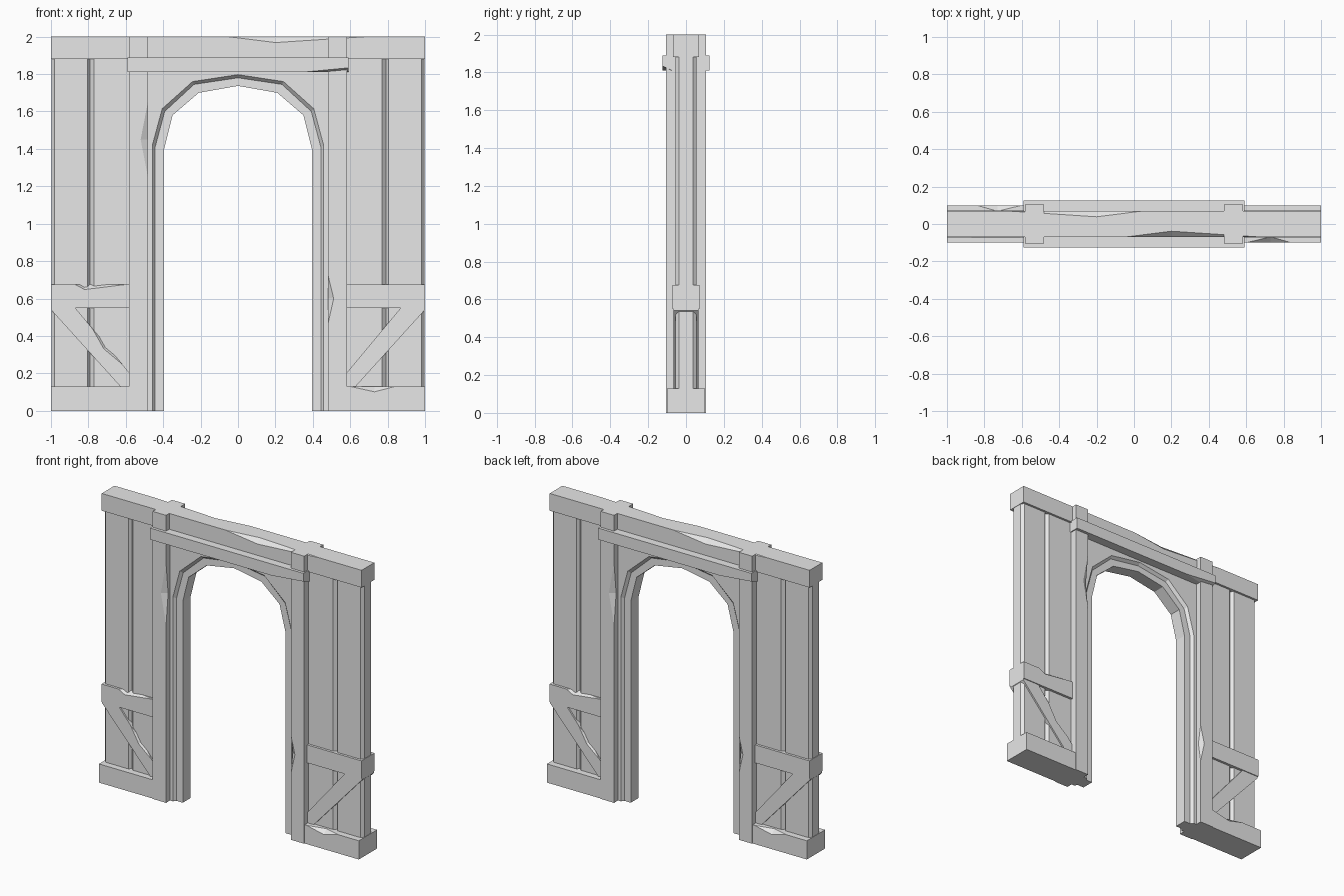
import bpy
import bmesh
from mathutils import Vector
from mathutils.geometry import intersect_point_line

cube = bpy.data.objects.get("Cube")
if cube:
    bpy.data.objects.remove(cube, do_unlink=True)

grey = bpy.data.materials.new("plain grey")
grey.use_nodes = True
grey.diffuse_color = (0.8, 0.8, 0.8, 1)
for node in grey.node_tree.nodes:
    if node.type == 'BSDF_PRINCIPLED':
        node.inputs["Base Color"].default_value = (0.8, 0.8, 0.8, 1)


def finish(name, bm):
    bmesh.ops.recalc_face_normals(bm, faces=bm.faces)
    mesh = bpy.data.meshes.new(name)
    bm.to_mesh(mesh)
    bm.free()
    mesh.materials.append(grey)
    ob = bpy.data.objects.new(name, mesh)
    bpy.context.collection.objects.link(ob)
    return ob


def loft(name, rings):
    """Join closed rings of equal length and cap both ends."""
    bm = bmesh.new()
    loops = [[bm.verts.new(p) for p in ring] for ring in rings]
    n = len(loops[0])
    for a, b in zip(loops, loops[1:]):
        for i in range(n):
            j = (i + 1) % n
            bm.faces.new((a[i], a[j], b[j], b[i]))
    bm.faces.new(loops[0])
    bm.faces.new(loops[-1])
    return finish(name, bm)


def slab(name, outline, depth):
    """Extrude an x-z outline equally to the front and back."""
    return loft(name, [[(x, y, z) for x, z in outline] for y in (-depth, depth)])


def box(name, x0, x1, depth, z0, z1):
    return slab(name, [(x0, z0), (x1, z0), (x1, z1), (x0, z1)], depth)


def carve(target, points):
    """Cut the convex hull of some points out of a part."""
    bm = bmesh.new()
    for p in points:
        bm.verts.new(p)
    bmesh.ops.convex_hull(bm, input=bm.verts)
    cutter = finish("chip_cutter", bm)
    cutter.hide_render = True
    mod = target.modifiers.new("chip", 'BOOLEAN')
    mod.operation = 'DIFFERENCE'
    mod.solver = 'EXACT'
    mod.object = cutter
    bpy.context.view_layer.objects.active = target
    bpy.ops.object.modifier_apply(modifier=mod.name)
    bpy.data.objects.remove(cutter, do_unlink=True)


def carve_both(front, back, points):
    """Chip a front part, and its half-turn partner at the back."""
    carve(front, points)
    carve(back, [(-p[0], -p[1], p[2]) for p in points])


def notch(front, back, a, b, p, q):
    """Dent the edge a-b inward to p on one face and q on the other."""
    a, b, p, q = map(Vector, (a, b, p, q))
    m = intersect_point_line(q, a, b)[0]
    u, v = p - m, q - m
    carve_both(front, back, [a, b, p - v * 0.1, q - u * 0.1, m - u - v])


# Main beams
top_beam = box("top_beam", -1, 1, 0.07, 1.88, 2)
lintel = box("lintel", -0.59, 0.59, 0.125, 1.81, 1.89)

# Side bays, one on each side of the opening
parts = {}
for side, s in (("left", 1), ("right", -1)):
    parts["post", s] = box(side + "_post", s * 0.48, s * 0.583, 0.105, 0, 2)
    parts["sill", s] = box(side + "_sill", s * 0.56, s, 0.1, 0, 0.13)
    parts["rail", s] = box(side + "_rail", s * 0.56, s, 0.072, 0.55, 0.675)
    brace = [(1, 0.56), (0.87, 0.56), (0.87, 0.55), (0.57, 0.19),
             (0.57, 0.12), (0.62, 0.12), (1, 0.54)]
    parts["brace", s] = slab(side + "_brace", [(s * x, z) for x, z in brace], 0.066)
    # Wall planks with bevelled long edges
    for label, x0, x1, c in (("inner", 0.56, 0.79, 0.02), ("outer", 0.79, 0.997, 0.015)):
        section = [(x0, -0.036), (x0 + c, -0.055), (x1 - c, -0.055), (x1, -0.036),
                   (x1, 0.036), (x1 - c, 0.055), (x0 + c, 0.055), (x0, 0.036)]
        loft(f"{side}_{label}_plank",
             [[(s * x, y, z) for x, y in section] for z in (0.05, 1.9)])

# Arch surround: wall edge, bevelled step and thinner inner lining
opening = [(0.395, 0), (0.395, 1.4), (0.35, 1.58), (0.21, 1.7), (0, 1.737)]
lining = [(0.443, 0), (0.443, 1.41), (0.392, 1.6), (0.235, 1.745), (0, 1.78)]
step = [(0.458, 0), (0.458, 1.42), (0.405, 1.615), (0.243, 1.76), (0, 1.797)]
border = [(0.5, 0), (0.5, 1.42), (0.5, 1.85), (0.243, 1.85), (0, 1.85)]
section = [(border, -0.062), (step, -0.062), (lining, -0.043), (opening, -0.043),
           (opening, 0.043), (lining, 0.043), (step, 0.062), (border, 0.062)]
stations = [(i, 1) for i in range(5)] + [(i, -1) for i in (3, 2, 1, 0)]
loft("arch_surround",
     [[(s * path[i][0], y, path[i][1]) for path, y in section] for i, s in stations])

# Chips and dents in the timber
post_l, post_r = parts["post", 1], parts["post", -1]
notch(post_r, post_l, (-0.48, -0.105, 1.24), (-0.48, -0.105, 1.66),
      (-0.525, -0.105, 1.45), (-0.48, -0.08, 1.45))
notch(post_l, post_r, (0.48, -0.105, 0.46), (0.48, -0.105, 0.73),
      (0.515, -0.105, 0.6), (0.48, -0.08, 0.6))
notch(top_beam, top_beam, (-0.05, -0.07, 2), (0.68, -0.07, 2),
      (0.2, -0.07, 1.965), (0.2, -0.035, 2))
notch(parts["rail", -1], parts["rail", 1], (-0.87, -0.072, 0.675), (-0.6, -0.072, 0.675),
      (-0.82, -0.072, 0.645), (-0.82, -0.03, 0.675))
notch(parts["sill", 1], parts["sill", -1], (0.6, -0.1, 0.13), (0.84, -0.1, 0.13),
      (0.73, -0.1, 0.098), (0.73, -0.065, 0.13))
notch(parts["brace", -1], parts["brace", 1], (-0.78, -0.066, 0.442), (-0.62, -0.066, 0.25),
      (-0.719, -0.066, 0.329), (-0.7, -0.04, 0.346))
carve_both(lintel, lintel, [(0.33, -0.126, 1.809), (0.6, -0.126, 1.835),
                            (0.6, -0.07, 1.809), (0.6, -0.14, 1.79)])
